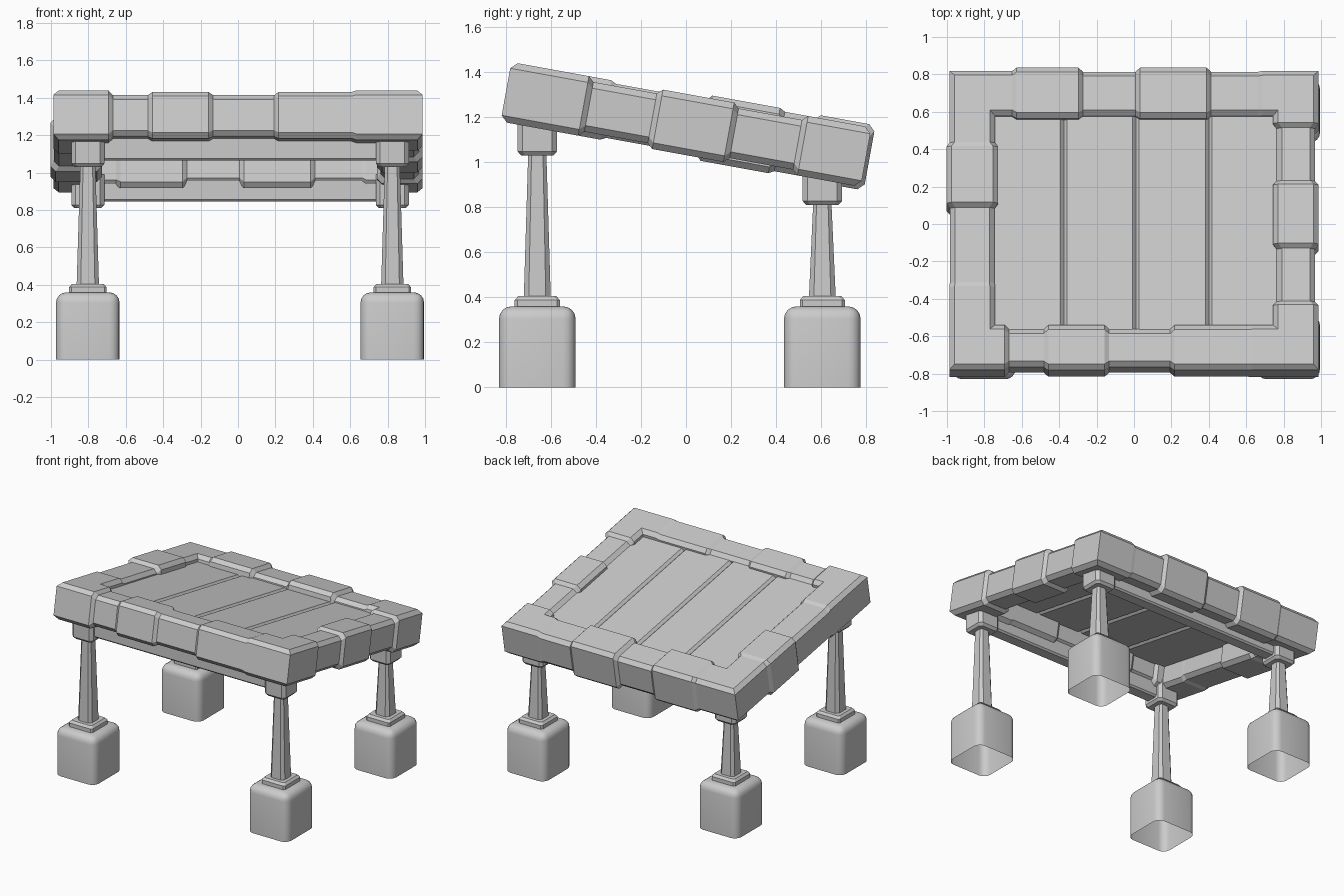
import bpy, bmesh, math
from mathutils import Vector, Matrix

if "Cube" in bpy.data.objects:
    bpy.data.objects.remove(bpy.data.objects["Cube"])

TILT = Matrix.Translation((0, 0, 1.167)) @ Matrix.Rotation(math.radians(-10.3), 4, 'X')


def finish(bm, name, matrix=None):
    bmesh.ops.remove_doubles(bm, verts=bm.verts, dist=0.0005)
    bmesh.ops.recalc_face_normals(bm, faces=bm.faces)
    me = bpy.data.meshes.new(name)
    bm.to_mesh(me)
    bm.free()
    ob = bpy.data.objects.new(name, me)
    bpy.context.collection.objects.link(ob)
    if matrix:
        ob.matrix_world = matrix
    return ob


def octagon(w, h, c):
    """Chamfered rectangle with half sizes w, h."""
    return [(w, -h + c), (w, h - c), (w - c, h), (-w + c, h),
            (-w, h - c), (-w, -h + c), (-w + c, -h), (w - c, -h)]


def loft(bm, rings, caps=False):
    vs = [[bm.verts.new(p) for p in r] for r in rings]
    for a, b in zip(vs, vs[1:]):
        for i in range(len(a)):
            j = (i + 1) % len(a)
            bm.faces.new((a[i], a[j], b[j], b[i]))
    if caps:
        bm.faces.new(vs[0])
        bm.faces.new(vs[-1])


def box(name, lo, hi, chamfer, matrix=None):
    lo, hi = Vector(lo), Vector(hi)
    bm = bmesh.new()
    bmesh.ops.create_cube(bm, size=1)
    for v in bm.verts:
        v.co = Vector([(lo[i] + hi[i]) / 2 + v.co[i] * (hi[i] - lo[i]) for i in range(3)])
    bmesh.ops.bevel(bm, geom=bm.edges[:], offset=chamfer, segments=1, affect='EDGES')
    return finish(bm, name, matrix)


# Tilted stone rim: four mitred sides, each a run of thick and thin blocks
DX, DY = 0.865, 0.69
CORNER, BIG, MID, THIN = (0.122, 0.134), (0.138, 0.147), (0.122, 0.126), (0.103, 0.112)
EDGE = (0.120, 0.122)
sides = [
    ((0, -1), [(-0.68, CORNER), (-0.47, THIN), (-0.145, MID), (0.205, THIN), (0.62, MID), (9, CORNER)]),
    ((0, 1), [(-0.64, CORNER), (-0.285, BIG), (0.02, EDGE), (0.40, BIG), (0.675, EDGE), (9, CORNER)]),
    ((-1, 0), [(-0.35, CORNER), (0.08, EDGE), (0.41, BIG), (9, CORNER)]),
    ((1, 0), [(-0.45, CORNER), (-0.14, THIN), (0.205, CORNER), (0.515, THIN), (9, CORNER)]),
]
bm = bmesh.new()
for n, blocks in sides:
    n = Vector((n[0], n[1], 0))
    d = Vector((abs(n.y), abs(n.x), 0))
    dist, other = (DX, DY) if n.x else (DY, DX)
    rings = [[n * (dist + a) - d * (other + a) + Vector((0, 0, b)) for a, b in octagon(*CORNER, 0.028)]]
    for (t, size), (_, following) in zip(blocks, blocks[1:]):
        for s, sec in ((-0.012, size), (0.012, following)):
            rings.append([n * (dist + a) + d * (t + s) + Vector((0, 0, b))
                          for a, b in octagon(*sec, 0.028)])
    rings.append([n * (dist + a) + d * (other + a) + Vector((0, 0, b)) for a, b in octagon(*CORNER, 0.028)])
    loft(bm, rings)
finish(bm, "stone_rim", TILT)

# Tabletop boards with chamfered grooves between them
cuts = [-0.82, -0.375, 0.01, 0.40, 0.82]
for i, (a, b) in enumerate(zip(cuts, cuts[1:])):
    box(f"top_board_{i + 1}", (a, -0.65, 0.02), (b, 0.65, 0.085), 0.018, TILT)

# Legs: rounded foot, plinth, tapered shaft and collar
for row, y, collar, top in (("front", -0.66, 1.03, 1.22), ("back", 0.605, 0.81, 0.99)):
    for side, x in (("left", -0.803), ("right", 0.825)):
        bm = bmesh.new()
        bmesh.ops.create_cube(bm, size=1, matrix=Matrix.Translation((x, y, 0.18)) @ Matrix.Diagonal((0.34, 0.34, 0.36, 1)))
        bmesh.ops.delete(bm, geom=[f for f in bm.faces if f.normal.z < -0.5], context='FACES_ONLY')
        edges = [e for e in bm.edges if not e.is_boundary]
        bmesh.ops.bevel(bm, geom=edges, offset=0.055, segments=4, profile=0.5, affect='EDGES')
        foot = finish(bm, f"{row}_{side}_foot")
        for p in foot.data.polygons:
            p.use_smooth = True

        parts = [
            ("plinth", [(0.34, 0.10, 0.012), (0.388, 0.10, 0.012), (0.405, 0.085, 0.012)]),
            ("shaft", [(0.39, 0.06, 0.022), (collar + 0.02, 0.040, 0.015)]),
            ("collar", [(collar, 0.072, 0.018), (collar + 0.018, 0.088, 0.022), (top, 0.088, 0.022)]),
        ]
        for part, sections in parts:
            bm = bmesh.new()
            loft(bm, [[Vector((x + u, y + v, z)) for u, v in octagon(h, h, c)]
                      for z, h, c in sections], caps=True)
            finish(bm, f"{row}_{side}_{part}")

    # Rail joining the two collars
    box(f"{row}_rail", (-0.80, y - 0.05, collar + 0.035), (0.82, y + 0.05, top - 0.01), 0.012)
